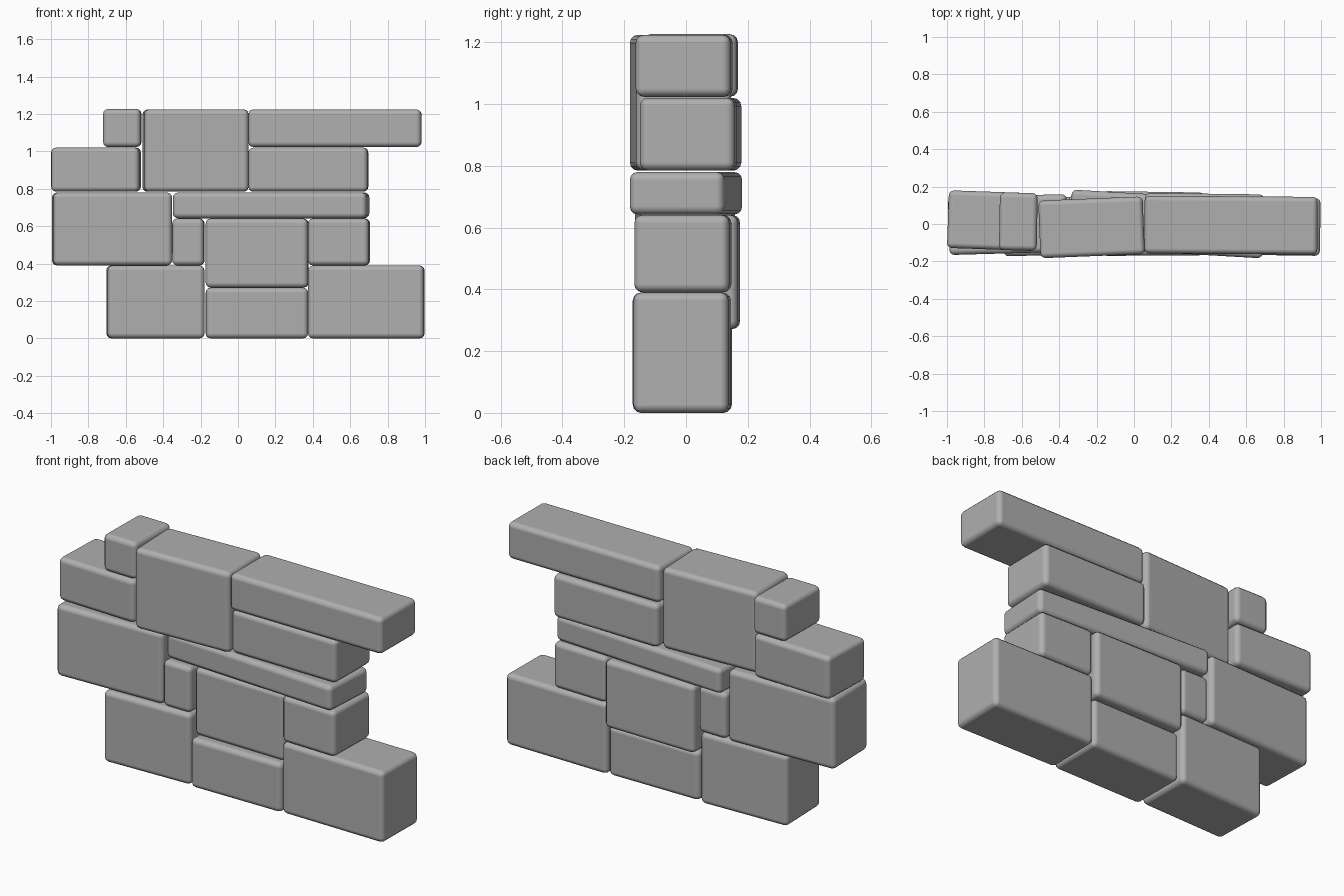
import bpy
from math import radians, sin, cos

if "Cube" in bpy.data.objects:
    bpy.data.objects.remove(bpy.data.objects["Cube"])

DEPTH = 0.308

# Dark grey stone colour
grey = bpy.data.materials.new("stone_grey")
grey.diffuse_color = (0.43, 0.43, 0.43, 1)
grey.use_nodes = True
grey.node_tree.nodes["Principled BSDF"].inputs["Base Color"].default_value = grey.diffuse_color


def stone(name, x0, x1, z0, z1, y, angle):
    """Rounded block filling x0..x1, z0..z1 once turned by angle about z."""
    a = radians(angle)
    width = (x1 - x0 - DEPTH * abs(sin(a))) / cos(a)
    bpy.ops.mesh.primitive_cube_add(size=1)
    ob = bpy.context.object
    ob.name = name
    ob.scale = (width, DEPTH, z1 - z0)
    bpy.ops.object.transform_apply(location=False, rotation=False, scale=True)
    ob.location = ((x0 + x1) / 2, y, (z0 + z1) / 2)
    ob.rotation_euler.z = a
    ob.data.materials.append(grey)
    ob.data.shade_smooth()
    bev = ob.modifiers.new("rounded_edges", "BEVEL")
    bev.width = 0.027
    bev.segments = 3
    bev.harden_normals = True


# Bottom course
stone("base_stone_left", -0.705, -0.178, 0.0, 0.39, -0.012, 1.6)
stone("base_stone_middle", -0.173, 0.375, 0.0, 0.271, -0.015, 0.3)
stone("base_stone_right", 0.374, 0.998, 0.0, 0.39, -0.012, -0.8)

# Second course
stone("middle_stone_left", -0.995, -0.352, 0.39, 0.78, -0.003, 1.6)
stone("middle_stone_small", -0.352, -0.178, 0.39, 0.641, 0.0, -0.8)
stone("middle_stone_centre", -0.173, 0.378, 0.271, 0.641, 0.018, -0.8)
stone("middle_stone_right", 0.374, 0.707, 0.39, 0.641, -0.01, -1.5)

# Thin long stone
stone("long_flat_stone", -0.35, 0.704, 0.642, 0.78, 0.0, -3.3)

# Upper courses
stone("upper_stone_left", -1.0, -0.518, 0.784, 1.02, 0.018, -2.0)
stone("upper_stone_tall", -0.512, 0.058, 0.784, 1.224, -0.018, 2.3)
stone("upper_stone_right", 0.055, 0.697, 0.784, 1.02, 0.008, -0.7)
stone("top_stone_small", -0.722, -0.515, 1.023, 1.226, 0.013, -1.0)
stone("top_stone_long", 0.055, 0.982, 1.023, 1.224, -0.006, -0.4)
